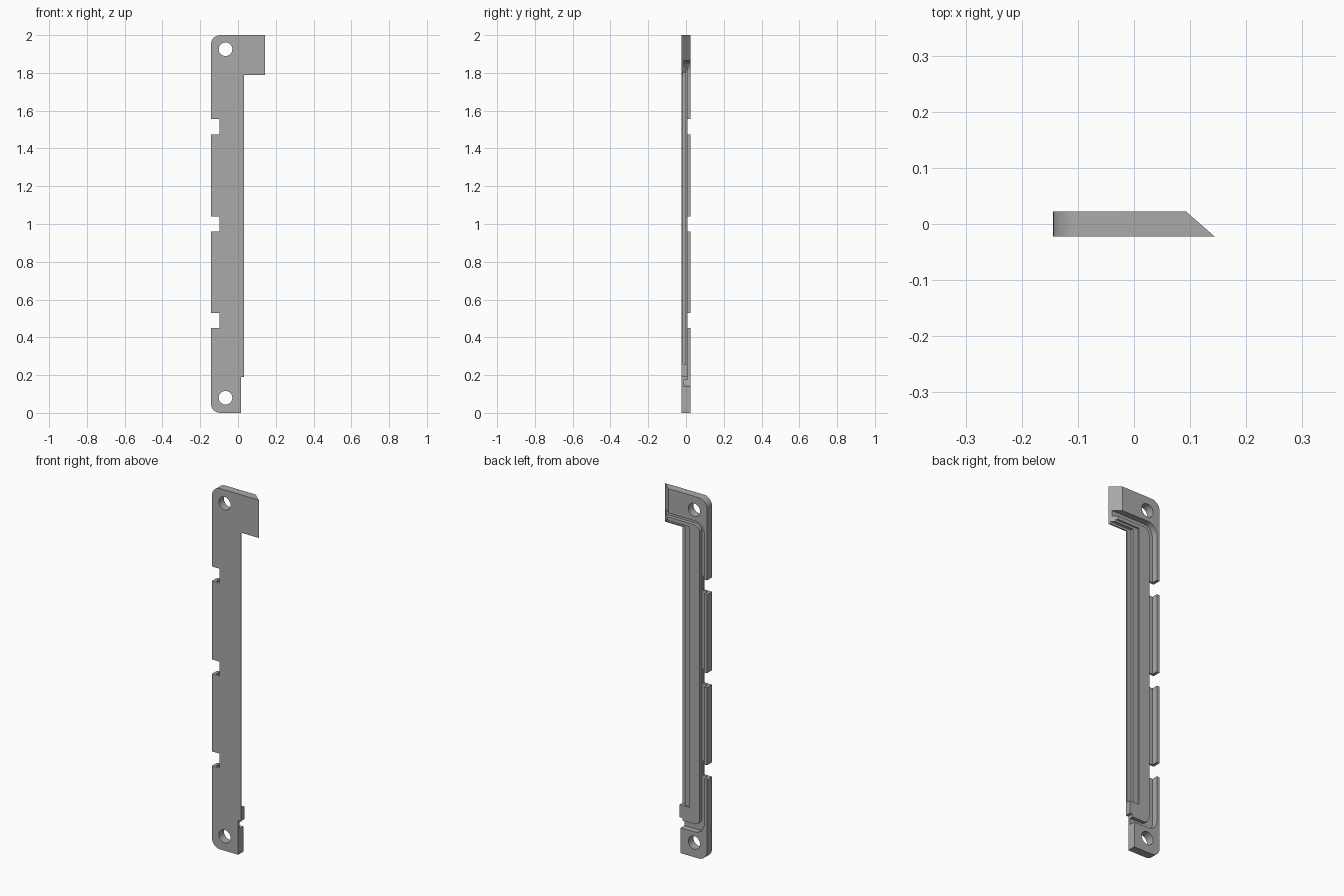
import bpy, bmesh, math
from mathutils import Vector

cube = bpy.data.objects.get("Cube")
if cube:
    bpy.data.objects.remove(cube, do_unlink=True)

grey = bpy.data.materials.new("plain grey")
grey.use_nodes = True
COLOUR = (0.4, 0.4, 0.4, 1)
grey.diffuse_color = COLOUR
grey.node_tree.nodes["Principled BSDF"].inputs["Base Color"].default_value = COLOUR

BACK, FRONT = 0.0225, -0.0225
FAR = 0.3


def prism(name, points, low, high, upright=False):
    """Extrude an x-z outline along y, or an x-y outline along z."""
    bm = bmesh.new()
    place = (lambda a, b, c: (a, b, c)) if upright else (lambda a, b, c: (a, c, b))
    face = bm.faces.new([bm.verts.new(place(a, b, low)) for a, b in points])
    new = bmesh.ops.extrude_face_region(bm, geom=[face])["geom"]
    shift = Vector(place(0, 0, high - low))
    bmesh.ops.translate(bm, vec=shift, verts=[v for v in new if isinstance(v, bmesh.types.BMVert)])
    bmesh.ops.recalc_face_normals(bm, faces=bm.faces[:])
    mesh = bpy.data.meshes.new(name)
    bm.to_mesh(mesh)
    bm.free()
    mesh.materials.append(grey)
    obj = bpy.data.objects.new(name, mesh)
    bpy.context.collection.objects.link(obj)
    return obj


def arc(x, z, radius, start, end, steps=8):
    angles = [math.radians(start + (end - start) * i / steps) for i in range(steps + 1)]
    return [(x + radius * math.cos(t), z + radius * math.sin(t)) for t in angles]


def left_side(x, bottom, top, radius):
    """Rounded left edge, running from the bottom corner up to the top one."""
    return (arc(x + radius, bottom + radius, radius, 270, 180)
            + arc(x + radius, top - radius, radius, 180, 90))


def box(x0, x1, z0, z1):
    return [(x0, z0), (x1, z0), (x1, z1), (x0, z1)]


# Bracket body
outline = left_side(-0.144, 0, 2, 0.05) + [
    (0.144, 2), (0.144, 1.79), (0.033, 1.79), (0.033, 0.19), (0.017, 0.19), (0.017, 0)]
body = prism("bracket_body", outline, FRONT, BACK)


def cut(name, points, low, high=0.1, upright=False):
    cutter = prism(name + "_cutter", points, low, high, upright)
    cutter.hide_render = True
    cutter.hide_set(True)
    mod = body.modifiers.new(name, 'BOOLEAN')
    mod.operation = 'DIFFERENCE'
    mod.solver = 'EXACT'
    mod.object = cutter


# Slanted end of the top arm
cut("slant", [(0.0925, BACK), (0.144, FRONT), (0.1954, -0.0675), (FAR, 0.1), (0.0038, 0.1)],
    1.7, 2.1, True)

# Lowered middle and the channel around it
outer = left_side(-0.127, 0.14, 1.865, 0.06)
inner = left_side(-0.09, 0.175, 1.835, 0.035)
cut("lowered_middle", [(FAR, 0.14)] + outer + [(FAR, 1.865)], 0.0085)
cut("channel", [(FAR, 0.14)] + outer + [(FAR, 1.865), (FAR, 1.835)] + inner[::-1] + [(FAR, 0.175)],
    -0.011)

# Stepped recess along the inside edge
cut("shallow_step", box(-0.026, FAR, 0.26, 1.815), 0.0)
cut("deep_step", box(0.005, FAR, 0.26, 1.803), -0.0155)

# Edge notches
for i, z in enumerate((0.49, 1.0, 1.515)):
    cut(f"notch_{i}", box(-0.2, -0.097, z - 0.04, z + 0.04), -0.1)

# Screw holes
for i, z in enumerate((0.08, 1.925)):
    cut(f"hole_{i}", arc(-0.066, z, 0.036, 0, 348.75, 31), -0.1)

# Apply the cuts and drop the cutters
bpy.context.view_layer.update()
final = bpy.data.meshes.new_from_object(
    body.evaluated_get(bpy.context.evaluated_depsgraph_get()))
cutters = [m.object for m in body.modifiers]
body.modifiers.clear()
body.data = final
for cutter in cutters:
    bpy.data.objects.remove(cutter, do_unlink=True)

# Smooth only the rounded walls
bpy.context.view_layer.objects.active = body
body.select_set(True)
bpy.ops.object.shade_smooth_by_angle(angle=math.radians(25))
